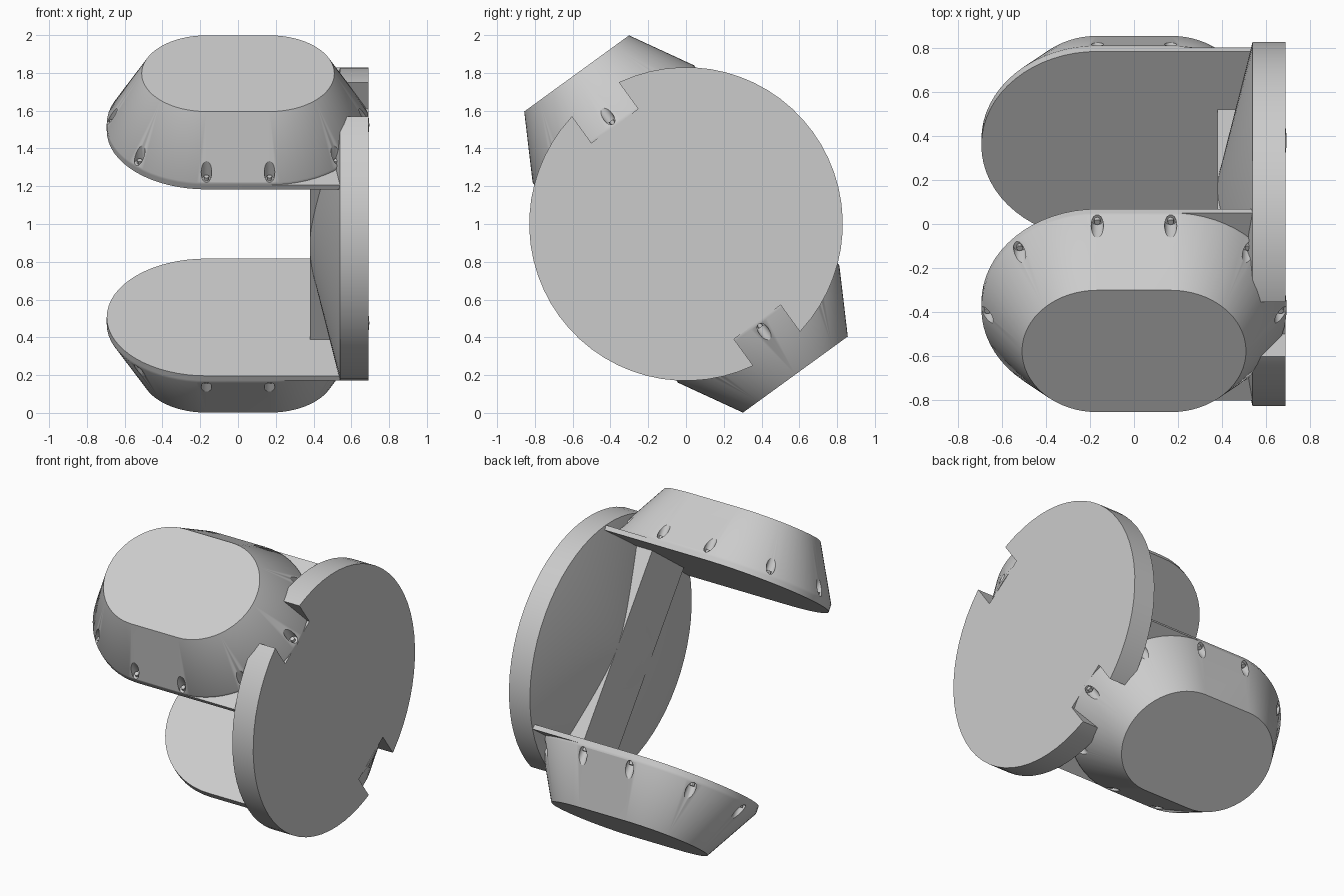
import bpy, bmesh
from math import pi, sin, cos, radians
from mathutils import Matrix, Vector

cube = bpy.data.objects.get("Cube")
if cube:
    bpy.data.objects.remove(cube, do_unlink=True)

TILT = radians(36)       # lean of the pods around the x axis
HALF = 0.167             # half the straight run of the stadium outline
BASE_R, TOP_R = 0.528, 0.343
PLATE_LOW, PLATE_TOP, RIM_TOP, POD_TOP = 0.61, 0.64, 0.655, 0.985

grey = bpy.data.materials.new("light_grey")
grey.use_nodes = True
grey.diffuse_color = (0.6, 0.6, 0.6, 1)
grey.node_tree.nodes["Principled BSDF"].inputs["Base Color"].default_value = (0.6, 0.6, 0.6, 1)


def make(name, bm, angle=TILT):
    """Turn a bmesh into an object placed in the tilted frame."""
    bmesh.ops.recalc_face_normals(bm, faces=bm.faces)
    mesh = bpy.data.meshes.new(name)
    bm.to_mesh(mesh)
    bm.free()
    mesh.materials.append(grey)
    ob = bpy.data.objects.new(name, mesh)
    bpy.context.collection.objects.link(ob)
    ob.location = (0, 0, 1)
    ob.rotation_euler = (angle, 0, 0)
    return ob


def smooth(ob):
    bpy.ops.object.select_all(action='DESELECT')
    ob.select_set(True)
    bpy.context.view_layer.objects.active = ob
    bpy.ops.object.shade_smooth_by_angle(angle=radians(30))


def cut(ob, cutter):
    """Subtract the cutter, then throw it away."""
    bpy.context.view_layer.update()
    mod = ob.modifiers.new("cut", 'BOOLEAN')
    mod.operation = 'DIFFERENCE'
    mod.solver = 'EXACT'
    mod.object = cutter
    bpy.context.view_layer.objects.active = ob
    bpy.ops.object.modifier_apply(modifier=mod.name)
    bpy.data.objects.remove(cutter, do_unlink=True)


def loft(rings):
    """Closed solid skinned through rings of equal point count."""
    bm = bmesh.new()
    loops = [[bm.verts.new(p) for p in ring] for ring in rings]
    for a, b in zip(loops, loops[1:]):
        for i in range(len(a)):
            j = (i + 1) % len(a)
            bm.faces.new((a[i], a[j], b[j], b[i]))
    bm.faces.new(loops[0])
    bm.faces.new(loops[-1])
    return bm


def arc(cx, r, z, start, n=32):
    return [Vector((cx + r * cos(start + pi * i / n), r * sin(start + pi * i / n), z))
            for i in range(n + 1)]


def stadium(r, z):
    return arc(HALF, r, z, -pi / 2) + arc(-HALF, r, z, pi / 2)


def add_box(bm, lo, hi):
    lo, hi = Vector(lo), Vector(hi)
    size = Matrix.Diagonal((*(hi - lo), 1))
    bmesh.ops.create_cube(bm, size=1, matrix=Matrix.Translation((lo + hi) / 2) @ size)


def add_posts(bm, r, low, high, segs):
    """Upright cylinders at the ten fastener positions."""
    for side in (1, -1):
        for k in range(5):
            a = -pi / 2 + k * pi / 4
            pos = (side * (HALF + 0.5 * cos(a)), 0.5 * sin(a), (low + high) / 2)
            bmesh.ops.create_cone(bm, cap_ends=True, segments=segs, radius1=r, radius2=r,
                                  depth=high - low, matrix=Matrix.Translation(pos))


# Round end disc with a shallow cone on its inner side
def circle(x, r, n=64):
    return [(x, r * cos(2 * pi * i / n), r * sin(2 * pi * i / n)) for i in range(n)]


disc = make("end_disc", loft([circle(0.38, 0.2), circle(0.54, 0.83), circle(0.69, 0.83)]))
notches = bmesh.new()
for s in (1, -1):
    ends = sorted((s * (PLATE_TOP + 0.002), s * 1.1))
    add_box(notches, (0.54, -0.153, ends[0]), (0.8, 0.153, ends[1]))
cut(disc, make("notch_cutter", notches))
smooth(disc)

# Cross bar joining the two plates
bar = bmesh.new()
add_box(bar, (0.38, -0.2, -PLATE_LOW), (0.545, 0.2, PLATE_LOW))
make("cross_bar", bar)

# Two pods, each with its mounting plate and bolts
for label, angle in (("upper", TILT), ("lower", TILT + pi)):
    outlines = []
    for z in (PLATE_LOW, PLATE_TOP):
        outlines.append([Vector((0.55, -BASE_R, z)), Vector((0.55, BASE_R, z))]
                        + arc(-HALF, BASE_R, z, pi / 2))
    smooth(make(label + "_mounting_plate", loft(outlines), angle))

    pod = make(label + "_pod", loft([stadium(BASE_R, PLATE_TOP), stadium(BASE_R, RIM_TOP),
                                     stadium(TOP_R, POD_TOP)]), angle)
    pockets = bmesh.new()
    add_posts(pockets, 0.028, RIM_TOP, 0.82, 20)
    cut(pod, make("pocket_cutter", pockets, angle))
    smooth(pod)

    bolts = bmesh.new()
    add_posts(bolts, 0.014, PLATE_TOP, RIM_TOP + 0.02, 12)
    smooth(make(label + "_bolts", bolts, angle))
